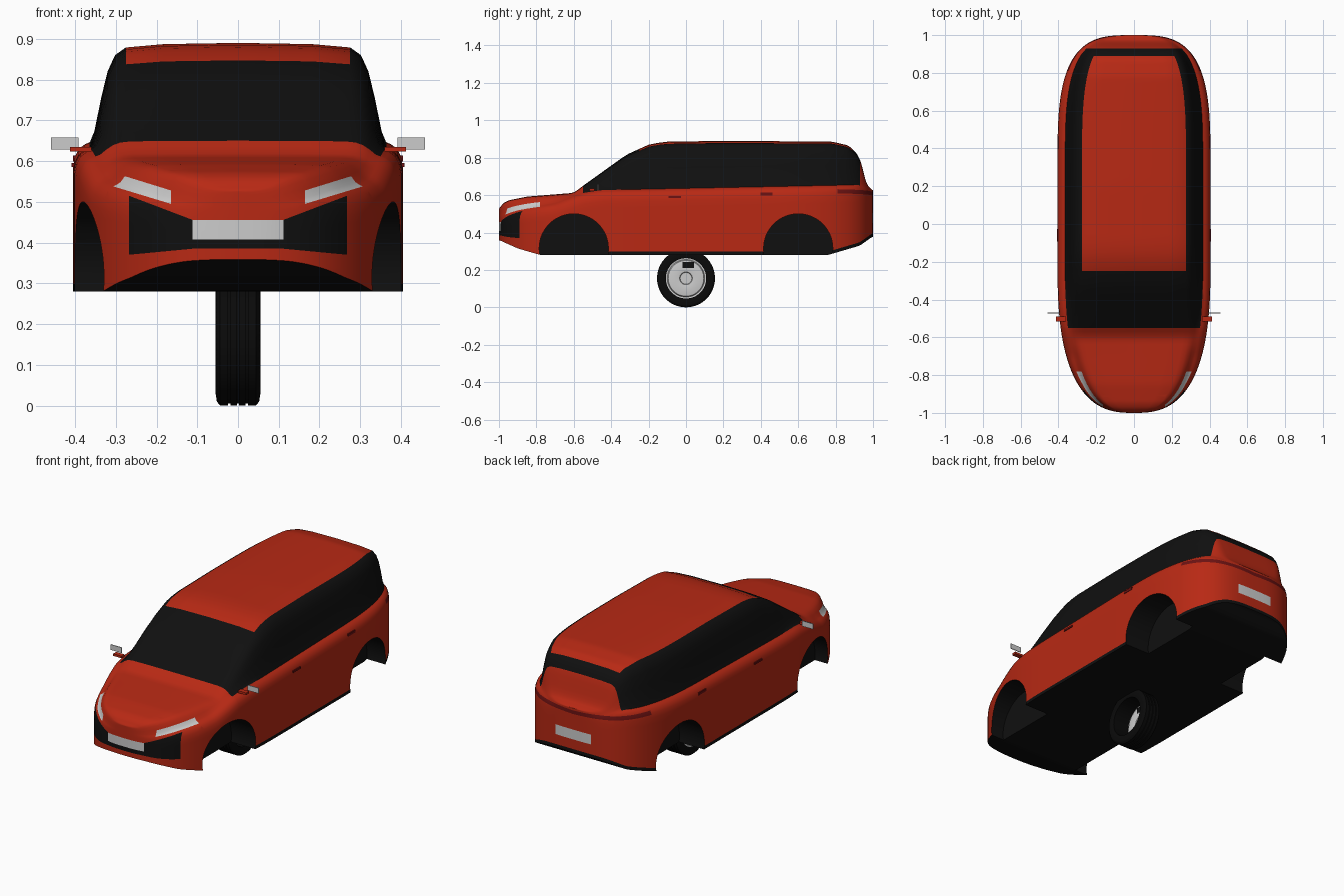
import bpy, bmesh, math
from mathutils import Matrix

if "Cube" in bpy.data.objects:
    bpy.data.objects.remove(bpy.data.objects["Cube"])


def material(name, rgb):
    m = bpy.data.materials.new(name)
    m.use_nodes = True
    m.diffuse_color = (*rgb, 1)
    m.node_tree.nodes["Principled BSDF"].inputs["Base Color"].default_value = (*rgb, 1)
    return m


BLACK, RED, SILVER, DARK_RED, TYRE = range(5)
MATS = [material("black trim and glass", (.005, .005, .005)),
        material("red paint", (.48, .022, .007)),
        material("light grey", (.6, .6, .6)),
        material("dark red", (.15, .006, .006)),
        material("tyre rubber", (.003, .003, .003))]


def finish(name, bm, mats, angle=30):
    bmesh.ops.recalc_face_normals(bm, faces=bm.faces)
    mesh = bpy.data.meshes.new(name)
    bm.to_mesh(mesh)
    bm.free()
    for i in mats:
        mesh.materials.append(MATS[i])
    ob = bpy.data.objects.new(name, mesh)
    bpy.context.collection.objects.link(ob)
    if angle:
        smooth(ob, angle)
    return ob


def smooth(ob, angle):
    bpy.ops.object.select_all(action='DESELECT')
    bpy.context.view_layer.objects.active = ob
    ob.select_set(True)
    bpy.ops.object.shade_smooth_by_angle(angle=math.radians(angle))


def box(name, centre, size, mat):
    bm = bmesh.new()
    bmesh.ops.create_cube(bm, size=1, matrix=Matrix.Translation(centre) @ Matrix.Diagonal((*size, 1)))
    return finish(name, bm, [mat], 0)


def curve(points):
    """Piecewise profile along y, slightly softened at the corners."""
    def at(y):
        if y <= points[0][0]:
            return points[0][1]
        for (a, u), (b, v) in zip(points, points[1:]):
            if y <= b:
                return u + (v - u) * (y - a) / (b - a)
        return points[-1][1]
    return lambda y: (at(y - .012) + 2 * at(y) + at(y + .012)) / 4


# Body profiles along the length
top = curve([(-1, .52), (-.985, .552), (-.95, .572), (-.85, .592), (-.6, .612), (-.55, .65),
             (-.32, .815), (-.2, .87), (-.12, .885), (.2, .89), (.78, .886), (.87, .865),
             (.92, .815), (.945, .75), (.96, .665), (1, .622)])
belt = curve([(-1, .49), (-.9, .522), (-.7, .555), (-.55, .612), (-.45, .627),
              (.92, .655), (.96, .642), (1, .6)])
floor = curve([(-1, .36), (-.9, .315), (-.78, .28), (.76, .28), (.93, .33), (1, .38)])


def half_width(y):
    start, p = (-.2, 2.7) if y < -.2 else (.3, 3.3)
    if -.2 <= y <= .3:
        return .405
    s = min(1, (y - start) / (math.copysign(1, y) - start))
    return .405 * (1 - s ** p) ** (1 / p)


def section(y):
    w, zt, zs, zb = half_width(y), top(y), belt(y), floor(y)
    half = [(0, zb), (.5 * w, zb), (w, zb), (w, zb + .018)]
    for k in range(1, 9):
        half.append((w, zb + .018 + (zs - .078 - zb) * k / 8))
    half += [(f * w, zs - d) for f, d in ((.99, .035), (.965, .015), (.93, .005), (.9, 0))]
    half += [(f * w, zs + (zt - zs) * h) for f, h in
             ((.87, .12), (.83, .45), (.79, .72), (.745, .88), (.68, .955), (.45, .988), (0, 1))]
    return half + [(-x, z) for x, z in half[-2:0:-1]]


def body_colour(row, y):
    if row < 2 or (row == 2 and y > -.78):
        return BLACK
    if row >= 20 and -.25 < y < .89:
        return RED
    return BLACK if row >= 15 and -.55 < y < .93 else RED


# Body shell lofted through the stations
stations = {-.78, -.55, -.25, .81, .89, .93} | {-.2 + .05 * k for k in range(11)}
for k in range(1, 49):
    a = math.pi / 2 * k / 48
    stations.add(-.2 - .8 * math.sin(a) ** (2 / 2.7))
    stations.add(.3 + .7 * math.sin(a) ** (2 / 3.3))
stations = sorted(stations)
bm = bmesh.new()
rings = [[bm.verts.new((x, y, z)) for x, z in section(y)] for y in stations]
n = len(rings[0])
for j in range(len(rings) - 1):
    for i in range(n):
        k = (i + 1) % n
        f = bm.faces.new((rings[j][i], rings[j][k], rings[j + 1][k], rings[j + 1][i]))
        f.material_index = body_colour(min(i, n - 1 - i), (stations[j] + stations[j + 1]) / 2)
bmesh.ops.remove_doubles(bm, verts=bm.verts, dist=.00005)


def paint(poly, mat, test):
    """Cut a convex x-z outline into the shell, on both sides, and colour it."""
    for side in (1, -1):
        pts = [(side * x, z) for x, z in poly]
        lo, hi = [min(c) for c in zip(*pts)], [max(c) for c in zip(*pts)]
        edges = list(zip(pts, pts[1:] + pts[:1]))

        def near(f):
            xs, zs = [v.co.x for v in f.verts], [v.co.z for v in f.verts]
            return (test(f.calc_center_median().y) and min(xs) <= hi[0] and max(xs) >= lo[0]
                    and min(zs) <= hi[1] and max(zs) >= lo[1])

        for (ax, az), (bx, bz) in edges:
            faces = [f for f in bm.faces if near(f)]
            geom = {g for f in faces for g in (*f.verts, *f.edges)}
            bmesh.ops.bisect_plane(bm, geom=faces + list(geom), dist=.00001,
                                   plane_co=(ax, 0, az), plane_no=(bz - az, 0, ax - bx))
        for f in bm.faces:
            c = f.calc_center_median()
            if test(c.y) and all(side * ((bx - ax) * (c.z - az) - (bz - az) * (c.x - ax)) > 0
                                 for (ax, az), (bx, bz) in edges):
                f.material_index = mat


# Grille, headlights, plates and tail light band
paint([(0, .385), (.11, .385), (.11, .455), (0, .455)], BLACK, lambda y: y < -.85)
paint([(.11, .385), (.268, .37), (.268, .515), (.11, .455)], BLACK, lambda y: y < -.85)
paint([(.165, .495), (.32, .542), (.32, .576), (.165, .528)], SILVER, lambda y: y < -.78)
paint([(0, .408), (.112, .408), (.112, .455), (0, .455)], SILVER, lambda y: y < -.9)
paint([(0, .45), (.11, .45), (.11, .505), (0, .505)], SILVER, lambda y: y > .9)
paint([(0, .592), (.41, .612), (.41, .635), (0, .612)], DARK_RED, lambda y: y > .81)
body = finish("body", bm, range(5), 0)

# Wheel arches
bm = bmesh.new()
for x in (-.375, .375):
    for y in (-.6, .6):
        bmesh.ops.create_cone(bm, cap_ends=True, segments=64, radius1=.185, radius2=.185, depth=.25,
                              matrix=Matrix.Translation((x, y, .315)) @ Matrix.Rotation(math.pi / 2, 4, 'Y'))
cutter = finish("arch_cutter", bm, range(5), 0)
cutter.hide_render = True
mod = body.modifiers.new("arches", 'BOOLEAN')
mod.operation, mod.solver, mod.object = 'DIFFERENCE', 'EXACT', cutter
bpy.context.view_layer.objects.active = body
bpy.ops.object.modifier_apply(modifier=mod.name)
bpy.data.objects.remove(cutter)
smooth(body, 32)

# Door mirrors and handles
for side, tag in ((1, "left"), (-1, "right")):
    box(f"mirror_arm_{tag}", (side * .386, -.503, .629), (.052, .026, .012), RED)
    box(f"mirror_glass_{tag}", (side * .425, -.471, .643), (.068, .004, .03), SILVER)
    box(f"front_handle_{tag}", (side * .404, -.06, .59), (.009, .065, .01), DARK_RED)
    box(f"rear_handle_{tag}", (side * .4, .43, .606), (.009, .065, .014), DARK_RED)


def lathe(name, profile, mat, closed):
    """Revolve an (x, radius) profile around the axle."""
    bm = bmesh.new()
    vs = [bm.verts.new((x, 0, r)) for x, r in profile]
    es = [bm.edges.new(p) for p in zip(vs, vs[1:] + vs[:1] if closed else vs[1:])]
    bmesh.ops.spin(bm, geom=vs + es, cent=(0, 0, 0), axis=(1, 0, 0), angle=2 * math.pi,
                   steps=64, use_merge=True)
    bmesh.ops.remove_doubles(bm, verts=bm.verts, dist=.0001)
    bmesh.ops.translate(bm, verts=bm.verts, vec=(0, 0, .155))
    return finish(name, bm, [mat])


# Single wheel under the floor
side_wall = [(-.05, .108), (-.055, .125), (-.052, .145), (-.044, .155)]
grooves = [(x + dx, r) for x in (-.022, 0, .022)
           for dx, r in ((-.003, .155), (-.003, .15), (.003, .15), (.003, .155))]
lathe("tyre", side_wall + grooves + [(-x, r) for x, r in side_wall[::-1]], TYRE, True)
lathe("rim", [(.05, .108), (-.05, .108), (-.052, .1), (-.042, .095), (-.036, .06),
              (-.04, .034), (-.047, .031), (-.047, 0)], SILVER, False)
box("rim_opening", (-.04, .012, .227), (.009, .06, .032), BLACK)
